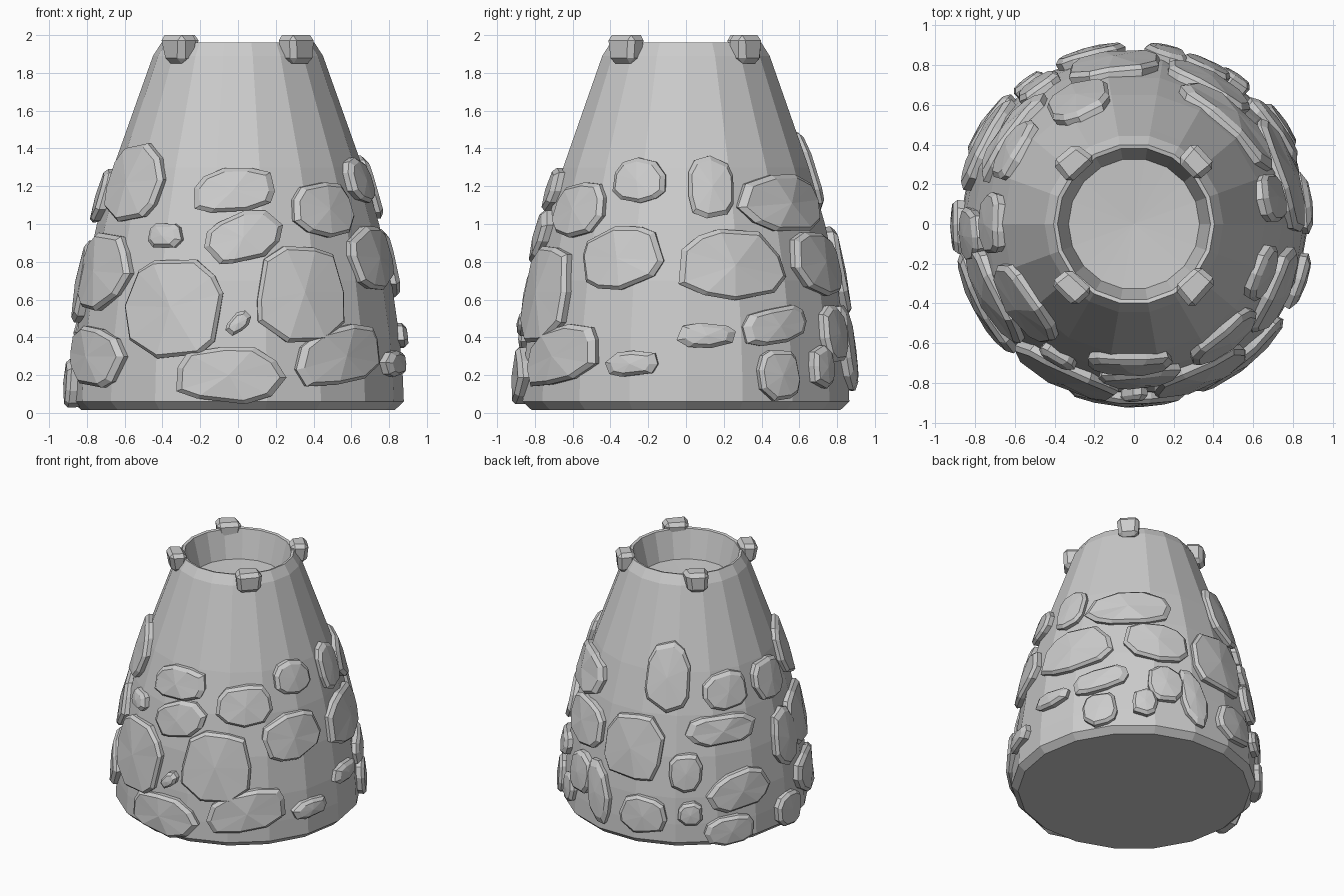
import bpy, bmesh, random
from math import sin, cos, pi, radians, copysign
from mathutils import Matrix, Vector

if "Cube" in bpy.data.objects:
    bpy.data.objects.remove(bpy.data.objects["Cube"])

random.seed(4)
SIDES = 18
# outer wall profile (radius, height)
OUTER = [(.83, .015), (.878, .06), (.872, .2), (.855, .4), (.812, .7), (.747, 1.0),
         (.66, 1.3), (.482, 1.8), (.45, 1.89), (.405, 1.96)]
# inner basin profile
INNER = [(.385, 1.955), (.33, 1.74)]


def finish(bm, name):
    bmesh.ops.recalc_face_normals(bm, faces=bm.faces)
    me = bpy.data.meshes.new(name)
    bm.to_mesh(me)
    bm.free()
    ob = bpy.data.objects.new(name, me)
    bpy.context.collection.objects.link(ob)
    return ob


def wall_radius(z):
    z = max(z, .06)
    for (r0, z0), (r1, z1) in zip(OUTER, OUTER[1:]):
        if z <= z1:
            return r0 + (r1 - r0) * (z - z0) / (z1 - z0)
    return OUTER[-1][0]


def bridge(bm, a, b):
    n = len(a)
    for i in range(n):
        bm.faces.new((a[i], a[(i + 1) % n], b[(i + 1) % n], b[i]))


# tapered body with a shallow basin in the top
bm = bmesh.new()
rings = []
for r, z in OUTER + INNER:
    rings.append([bm.verts.new((r * cos(2 * pi * i / SIDES), r * sin(2 * pi * i / SIDES), z))
                  for i in range(SIDES)])
for a, b in zip(rings, rings[1:]):
    bridge(bm, a, b)
bm.faces.new(rings[0])
centre = bm.verts.new((0, 0, 1.72))
for i in range(SIDES):
    bm.faces.new((rings[-1][i], rings[-1][(i + 1) % SIDES], centre))
finish(bm, "body")


def blocky(c):
    return copysign(abs(c) ** .8, c)


# flat stone that hugs the wall
def wall_stone(name, angle, z, hw, hh, tilt=0):
    n = 10 if hw + hh > .25 else 8
    t = radians(tilt)
    phase = random.random()
    outline = []
    for i in range(n):
        a = 2 * pi * (i + phase + random.uniform(-.22, .22)) / n
        k = random.uniform(.93, 1.06)
        u, v = hw * k * blocky(cos(a)), hh * k * blocky(sin(a))
        outline.append((u * cos(t) - v * sin(t), u * sin(t) + v * cos(t)))
    bm = bmesh.new()
    r0 = wall_radius(z)

    def place(u, v, off):
        zz = max(z + v, .02)
        r = wall_radius(zz) + off
        th = radians(angle) + u / r0
        return bm.verts.new((r * cos(th), r * sin(th), zz))

    inset = 1 - min(.02 / min(hw, hh), .3)
    layers = [[place(u * s, v * s, off) for u, v in outline]
              for s, off in ((.98, -.04), (1, .025), (inset, .045))]
    bridge(bm, layers[0], layers[1])
    bridge(bm, layers[1], layers[2])
    bm.faces.new(layers[0][::-1])
    top = place(0, 0, .052)
    for i in range(n):
        bm.faces.new((layers[2][i], layers[2][(i + 1) % n], top))
    finish(bm, name)


# each stone: angle, height, half width, half height, tilt
FRONT = [(-144, 1.22, .24, .2), (-92, 1.18, .22, .12, 8), (-51, 1.08, .2, .15),
         (-120, .94, .1, .07), (-88, .93, .21, .13, 20), (-114, .56, .28, .28),
         (-66, .64, .26, .26), (-154, .75, .27, .2), (-90, .475, .075, .045, 45),
         (-152, .3, .28, .16, -8), (-93, .2, .29, .15), (-51, .3, .3, .15, 12)]
RIGHT = [(-21, 1.23, .15, .115), (11, 1.2, .13, .17), (47, 1.11, .31, .15),
         (-26, .82, .23, .17, 12), (18, .78, .3, .19, -3), (62, .8, .23, .17, -8),
         (34, .46, .21, .1, 10), (7, .41, .155, .065), (65, .42, .13, .15),
         (-19, .26, .15, .07, 6), (34, .2, .13, .135), (55, .24, .09, .115)]
BACK_LEFT = [(114, 1.28, .17, .25), (149, 1.16, .17, .13), (180, 1.15, .15, .15),
             (97, .75, .24, .25), (144, .89, .27, .11), (184, .69, .14, .22),
             (125, .6, .12, .14), (152, .43, .25, .14, 10), (105, .26, .18, .14),
             (127, .29, .09, .09), (146, .14, .19, .11, 4), (181, .16, .14, .13),
             (79, .35, .1, .24, 12)]
for group, stones in (("front", FRONT), ("right", RIGHT), ("back_left", BACK_LEFT)):
    for i, s in enumerate(stones):
        wall_stone(f"{group}_stone_{i + 1}", *s)

# four chipped blocks on the rim
for i in range(4):
    bm = bmesh.new()
    bmesh.ops.create_cube(bm, size=1)
    for v in bm.verts:
        s = .85 if v.co.z < 0 else 1
        v.co = Vector((v.co.x * .13 * s, v.co.y * .175 * s, v.co.z * .15))
        v.co += Vector((random.uniform(-.015, .015), random.uniform(-.015, .015), 0))
    bmesh.ops.bevel(bm, geom=bm.edges[:], offset=.028, segments=1, affect='EDGES')
    bm.transform(Matrix.Rotation(pi / 4 + i * pi / 2, 4, 'Z') @ Matrix.Translation((.437, 0, 1.925)))
    finish(bm, f"rim_block_{i + 1}")
